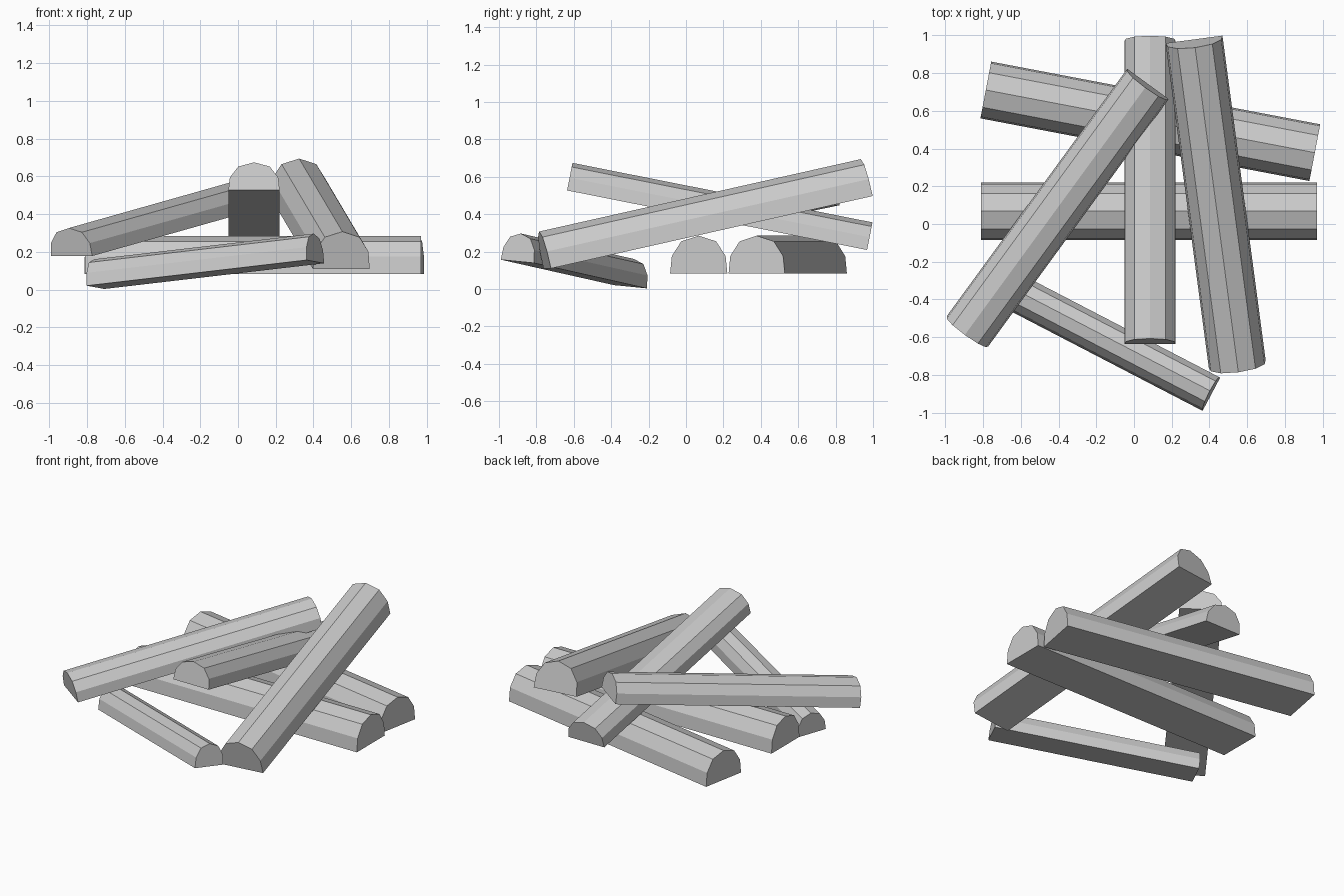
import bpy, bmesh
from math import radians
from mathutils import Vector, Matrix

if "Cube" in bpy.data.objects:
    bpy.data.objects.remove(bpy.data.objects["Cube"])

# Half-round section: (fraction of half width, fraction of height)
HALF = [(1, 0), (0.94, 0.46), (0.61, 0.85)]
SECTION = HALF + [(0, 1)] + [(-u, v) for u, v in reversed(HALF)]


def split_log(name, start, end, width, height, roll=0):
    """Split log whose flat underside runs centrally from start to end."""
    a, b = Vector(start), Vector(end)
    axis = (b - a).normalized()
    side = axis.cross(Vector((0, 0, 1))).normalized()
    side = Matrix.Rotation(radians(roll), 3, axis) @ side
    up = side.cross(axis)
    bm = bmesh.new()
    rings = [[bm.verts.new(p + side * u * width / 2 + up * v * height)
              for u, v in SECTION] for p in (a, b)]
    n = len(SECTION)
    for i in range(n):
        j = (i + 1) % n
        bm.faces.new((rings[0][i], rings[0][j], rings[1][j], rings[1][i]))
    for ring in rings:
        bm.faces.new(ring)
    bmesh.ops.recalc_face_normals(bm, faces=bm.faces)
    mesh = bpy.data.meshes.new(name)
    bm.to_mesh(mesh)
    bm.free()
    obj = bpy.data.objects.new(name, mesh)
    bpy.context.collection.objects.link(obj)
    return obj


# Two level logs at the bottom of the pile
split_log("middle_base_log", (-0.81, 0.068, 0.083), (0.97, 0.068, 0.083), 0.306, 0.202)
split_log("rear_base_log", (-0.785, 0.71, 0.083), (0.958, 0.378, 0.083), 0.306, 0.202)

# Logs leaning across the base
split_log("centre_log", (0.085, -0.636, 0.527), (0.085, 0.968, 0.209), 0.272, 0.15)
split_log("right_leaning_log", (0.547, -0.742, 0.11), (0.318, 0.978, 0.497), 0.304, 0.202)
split_log("left_leaning_log", (-0.882, -0.568, 0.178), (0.074, 0.742, 0.448), 0.272, 0.15)

# Short log on the ground at the front, slightly rolled
split_log("front_short_log", (-0.755, -0.297, 0.012), (0.41, -0.902, 0.148), 0.2, 0.15, -5)
